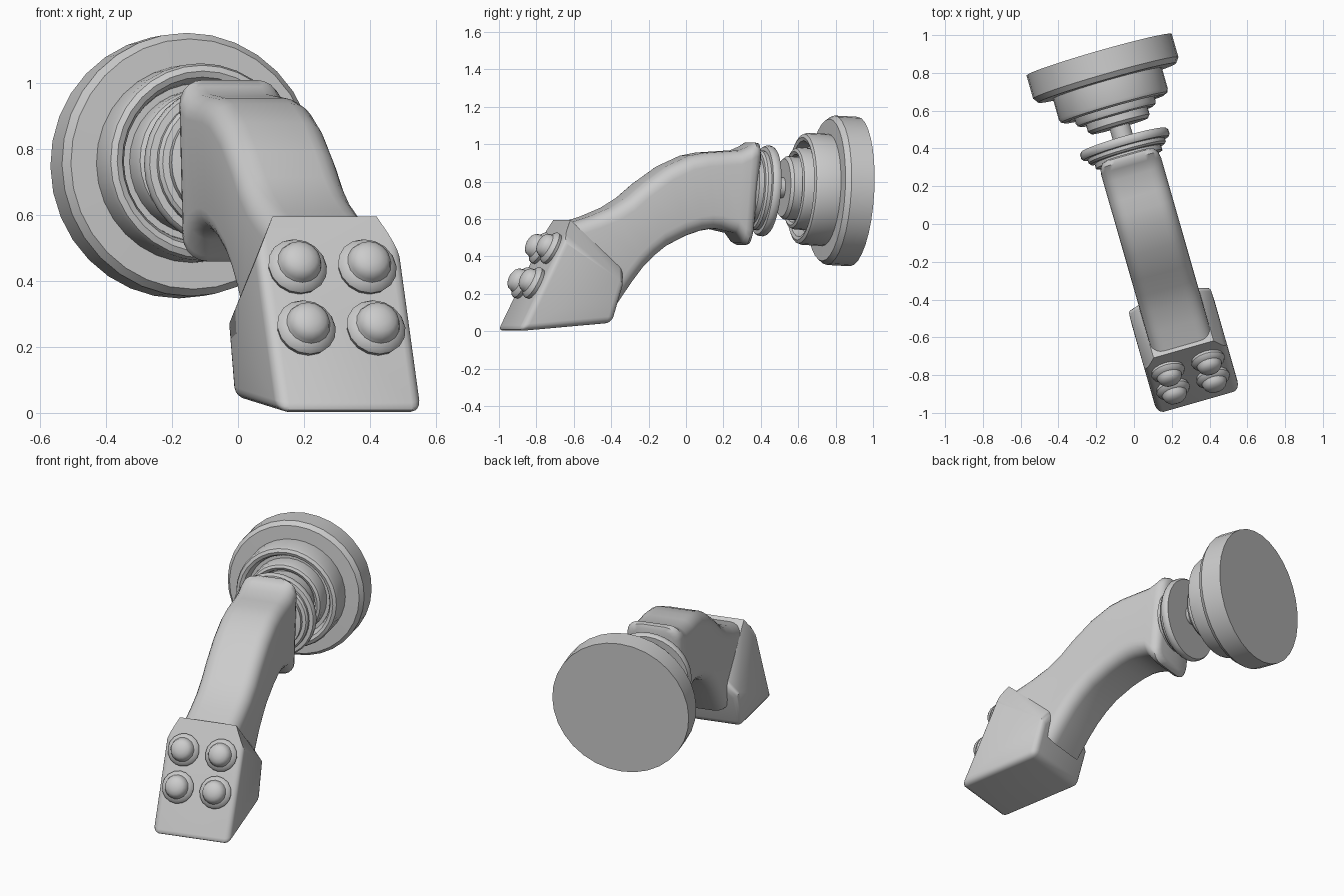
import bpy, bmesh, math
from mathutils import Matrix, Vector

if "Cube" in bpy.data.objects:
    bpy.data.objects.remove(bpy.data.objects["Cube"])

GREY = (0.6, 0.6, 0.6, 1)
metal = bpy.data.materials.new("plain grey")
metal.use_nodes = True
metal.diffuse_color = GREY
metal.node_tree.nodes["Principled BSDF"].inputs["Base Color"].default_value = GREY

# The whole limb is turned a little about the vertical
FRAME = Matrix.Translation((0.067, 0.019, 0)) @ Matrix.Rotation(math.radians(16), 4, 'Z')


def finish(name, bm, matrix=Matrix(), angle=35):
    bmesh.ops.recalc_face_normals(bm, faces=bm.faces)
    mesh = bpy.data.meshes.new(name)
    bm.to_mesh(mesh)
    bm.free()
    mesh.transform(FRAME @ matrix)
    mesh.materials.append(metal)
    obj = bpy.data.objects.new(name, mesh)
    bpy.context.collection.objects.link(obj)
    bpy.ops.object.select_all(action='DESELECT')
    obj.select_set(True)
    bpy.context.view_layer.objects.active = obj
    bpy.ops.object.shade_smooth_by_angle(angle=math.radians(angle))
    return obj


def lathe(name, profile, matrix, sides):
    bm = bmesh.new()
    verts = [bm.verts.new((r, 0, h)) for r, h in profile]
    edges = [bm.edges.new(pair) for pair in zip(verts, verts[1:])]
    bmesh.ops.spin(bm, geom=verts + edges, cent=(0, 0, 0), axis=(0, 0, 1),
                   angle=math.tau, steps=sides)
    bmesh.ops.remove_doubles(bm, verts=bm.verts, dist=0.0005)
    return finish(name, bm, matrix)


def depth_axis(depth, height, tilt):
    """Axis along the depth, tilted in degrees about a pivot."""
    return (Matrix.Translation((0, depth, height))
            @ Matrix.Rotation(math.radians(-90 - tilt), 4, 'X')
            @ Matrix.Translation((0, 0, -depth)))


# Round mounting plate with stepped socket and joint rod
lathe("mounting_plate", [
    (0, .913), (.4, .913), (.4, .785), (.38, .757), (.3, .755), (.3, .64),
    (.293, .622), (.275, .613), (.257, .62), (.245, .645), (.24, .67), (.22, .67),
    (.22, .595), (.213, .578), (.198, .571), (.182, .58), (.175, .6), (.17, .6),
    (.17, .535), (.155, .518), (.055, .518), (.055, .43), (0, .43)],
    depth_axis(.85, .75, 3), 32)

# Stepped flange between the rod and the arm
lathe("joint_flange", [
    (0, .442), (.235, .442), (.243, .43), (.243, .408), (.235, .396), (.213, .394),
    (.213, .375), (.203, .364), (.183, .362), (.183, .335), (0, .3)],
    depth_axis(.42, .75, 5), 32)


# Curved arm: rounded box sections between an upper and a lower outline
def rounded_section(upper, lower, half_width, radius=0.075, steps=5):
    top, low = Vector((0, *upper)), Vector((0, *lower))
    mid, half = (top + low) / 2, (top - low).length / 2
    up = (top - low).normalized()
    ring = []
    for corner, (sx, sy) in enumerate([(1, 1), (-1, 1), (-1, -1), (1, -1)]):
        for i in range(steps + 1):
            a = math.pi / 2 * (corner + i / steps)
            x = sx * (half_width - radius) + radius * math.cos(a)
            y = sy * (half - radius) + radius * math.sin(a)
            ring.append(mid + up * y + Vector((x, 0, 0)))
    return ring


stations = [
    ((.368, .985), (.315, .485), .125), ((.36, 1.005), (.305, .465), .145),
    ((.335, 1.01), (.288, .46), .16), ((.305, .99), (.262, .475), .165),
    ((.25, .967), (.225, .525), .165), ((.14, .96), (.135, .545), .165),
    ((.06, .955), (.09, .547), .165), ((-.03, .938), (.03, .537), .165),
    ((-.16, .88), (-.05, .51), .165), ((-.29, .79), (-.16, .455), .165),
    ((-.38, .715), (-.23, .4), .165), ((-.47, .66), (-.29, .34), .165),
    ((-.58, .615), (-.345, .27), .165), ((-.69, .58), (-.43, .15), .165)]
bm = bmesh.new()
rings = [[bm.verts.new(p) for p in rounded_section(*s)] for s in stations]
for a, b in zip(rings, rings[1:]):
    for i in range(len(a)):
        j = (i + 1) % len(a)
        bm.faces.new((a[i], a[j], b[j], b[i]))
bm.faces.new(rings[0])
bm.faces.new(rings[-1])
finish("curved_arm", bm, angle=45)

# Wedge-shaped foot with narrowed top and softened edges
wide = [(-1.01, 0), (-.49, .045), (-.425, .25), (-.77, .48)]
narrow = [(-.71, .595), (-.41, .32)]
bm = bmesh.new()
for half_width, outline in ((.228, wide), (.165, narrow)):
    for side in (-1, 1):
        for y, z in outline:
            bm.verts.new((side * half_width, y, z))
bmesh.ops.convex_hull(bm, input=bm.verts)
bmesh.ops.dissolve_limit(bm, angle_limit=math.radians(6), verts=bm.verts, edges=bm.edges)
sharp = [e for e in bm.edges if e.calc_face_angle(0) > math.radians(40)
         and max(v.co.z for v in e.verts) < .55]
bmesh.ops.bevel(bm, geom=sharp, offset=.035, segments=4, profile=.5,
                affect='EDGES', clamp_overlap=True)
finish("foot", bm)

# Four domed studs on the sloping front of the foot
stud = [(.08, -.02), (.088, .008), (.092, .022), (.084, .036), (.068, .046),
        (.064, .058), (.06, .07), (.046, .084), (.025, .092), (0, .095)]
for row, (y, z) in {"upper": (-.785, .435), "lower": (-.882, .25)}.items():
    for side, x in (("left", .108), ("right", -.112)):
        lathe(f"{row}_{side}_stud", stud, Matrix.Translation((x, y, z))
              @ Matrix.Rotation(math.radians(62.5), 4, 'X'), 16)
